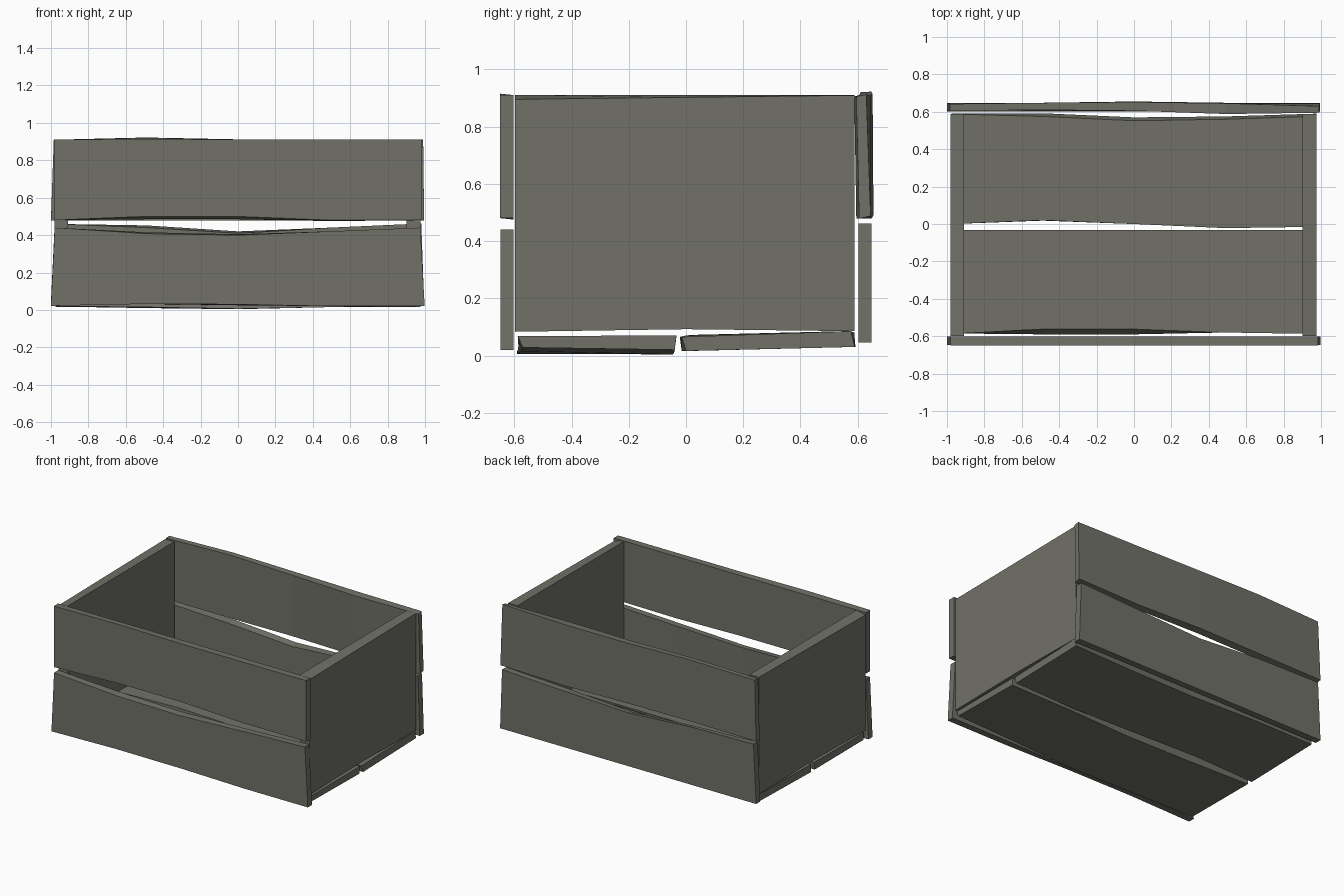
import bpy

if "Cube" in bpy.data.objects:
    bpy.data.objects.remove(bpy.data.objects["Cube"])

wood = bpy.data.materials.new("weathered grey wood")
wood.diffuse_color = (0.165, 0.165, 0.14, 1)
wood.use_nodes = True
wood.node_tree.nodes["Principled BSDF"].inputs["Base Color"].default_value = wood.diffuse_color


def mesh_object(name, verts, faces):
    me = bpy.data.meshes.new(name)
    me.from_pydata(verts, [], faces)
    me.materials.append(wood)
    ob = bpy.data.objects.new(name, me)
    bpy.context.collection.objects.link(ob)
    return ob


def plank(name, x_low, x_high, y0b, y1b, y0t, y1t, z0a, z0b, z1a, z1b):
    """Warped board of five stations along x.
    x_low / x_high: (left, right) end of the lower and upper edges.
    y0b, y1b, y0t, y1t: y of front/back edges, bottom then top.
    z0a, z0b, z1a, z1b: z of bottom and top edges, front then back.
    Each is one number or five values along the board."""
    def at(v, i):
        return v[i] if isinstance(v, (list, tuple)) else v
    verts, faces = [], []
    for i in range(5):
        t = i / 4
        xl = x_low[0] + (x_low[1] - x_low[0]) * t
        xh = x_high[0] + (x_high[1] - x_high[0]) * t
        verts += [(xl, at(y0b, i), at(z0a, i)), (xl, at(y1b, i), at(z0b, i)),
                  (xh, at(y1t, i), at(z1b, i)), (xh, at(y0t, i), at(z1a, i))]
    for i in range(4):
        a = i * 4
        for k in range(4):
            n = (k + 1) % 4
            faces.append((a + k, a + 4 + k, a + 4 + n, a + n)[::-1])
    faces += [(3, 2, 1, 0)[::1], (16, 17, 18, 19)]
    return mesh_object(name, verts, faces)


# Front boards
plank("front_upper_board", (-.98, .985), (-.98, .985),
      -.65, -.602, -.65, -.602,
      [.48, .50, .50, .48, .48], [.48, .485, .485, .475, .48],
      [.91, .915, .91, .91, .91], .91)
plank("front_lower_board", (-1, .998), (-.98, .975),
      -.648, [-.602, -.602, -.615, -.602, -.602], -.648, -.602,
      [.022, .032, .03, .02, .02], [.022, .032, .025, .02, .02],
      [.44, .408, .40, .42, .44], [.44, .415, .405, .42, .44])

# Back boards
plank("back_upper_board", (-1, .995), (-.985, .99),
      [.608, .605, .61, .595, .605], [.648, .648, .655, .648, .645],
      [.605, .61, .605, .588, .595], [.642, .648, .652, .645, .63],
      .478, [.485, .49, .49, .478, .488],
      [.908, .92, .91, .905, .905], [.91, .922, .912, .908, .912])
plank("back_lower_board", (-1, .995), (-.98, .98),
      .602, .648, .602, .648,
      .045, .045,
      [.46, .44, .41, .44, .462], [.46, .452, .42, .44, .462])

# Floor boards
plank("floor_front_board", (-.975, .975), (-.975, .975),
      [-.585, -.59, -.59, -.575, -.57], [-.04, -.045, -.045, -.04, -.04],
      [-.588, -.562, -.562, -.58, -.588], -.033,
      [.02, .015, .006, .015, .028], [.018, .01, .004, .015, .02],
      .068, .07)
plank("floor_back_board", (-.975, .975), (-.975, .975),
      [.0, .018, .0, -.015, .0], [.59, .592, .57, .575, .59],
      [.0, .02, .0, -.022, -.015], [.588, .575, .552, .56, .576],
      .016, .03, [.07, .072, .07, .065, .065], [.08, .085, .085, .085, .085])

# End panels
for name, xo, xi in (("left_end_panel", -.98, -.908),
                     ("right_end_panel", .975, .902)):
    v, f = [], []
    for y, z0, z1o in ((-.598, .083, .895), (0, .092, .902), (.589, .085, .909)):
        v += [(xo, y, z0), (xi, y, z0), (xi, y, .91), (xo, y, z1o)]
    for a in (0, 4):
        for k in range(4):
            n = (k + 1) % 4
            f.append((a + k, a + n, a + 4 + n, a + 4 + k))
    f += [(3, 2, 1, 0), (8, 9, 10, 11)]
    mesh_object(name, v, f)

# Make every face point outwards
import bmesh
for ob in bpy.data.objects:
    bm = bmesh.new()
    bm.from_mesh(ob.data)
    bmesh.ops.recalc_face_normals(bm, faces=bm.faces)
    bm.to_mesh(ob.data)
    bm.free()
